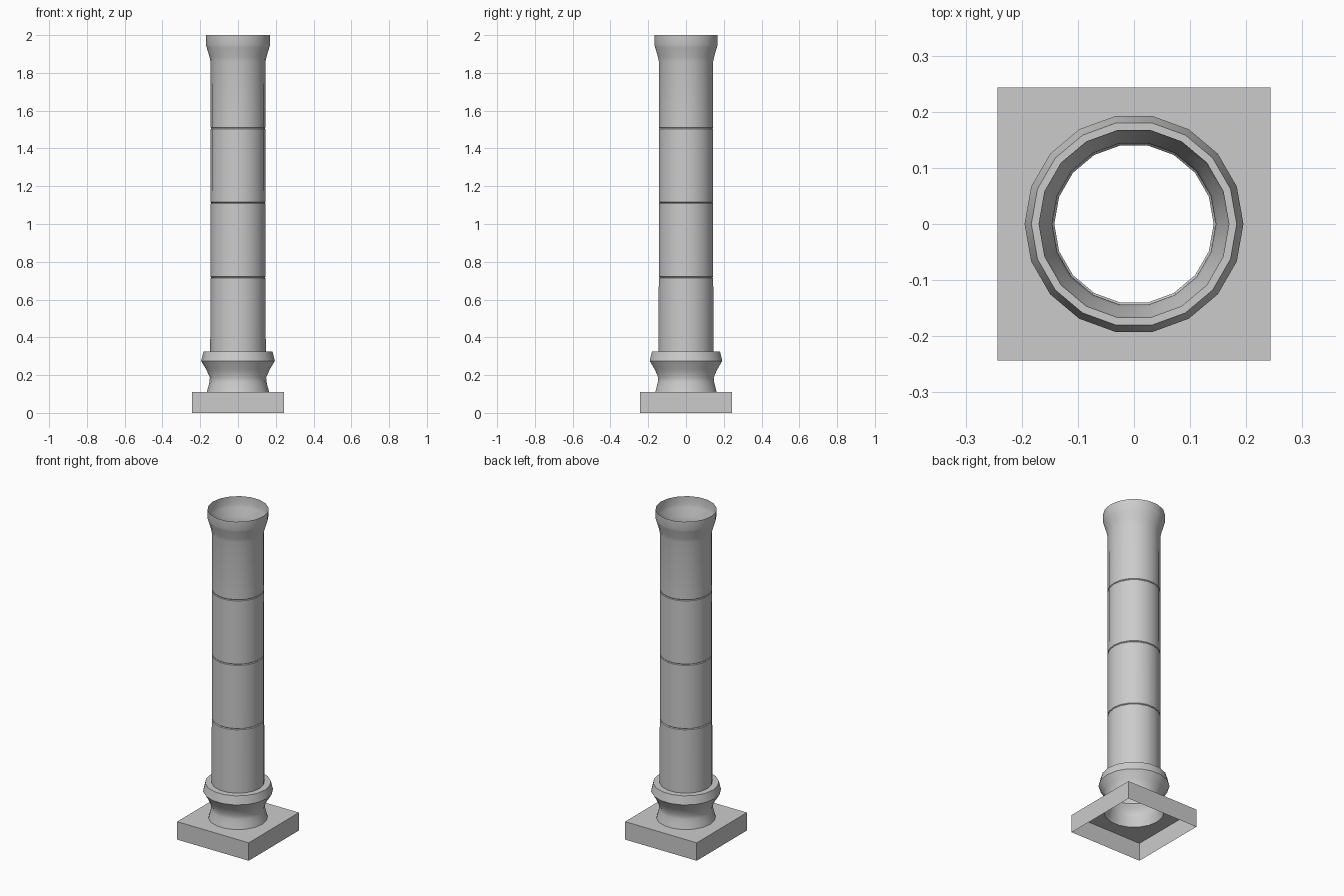
import bpy, bmesh, math

cube = bpy.data.objects.get("Cube")
if cube:
    bpy.data.objects.remove(cube, do_unlink=True)

SIDES = 18
HALF = 0.243        # plinth half width
PLINTH_TOP = 0.11
FOOT = 0.165        # radius where the column meets the plinth

stone = bpy.data.materials.new("grey_stone")
stone.use_nodes = True
stone.diffuse_color = (0.6, 0.6, 0.6, 1)
stone.node_tree.nodes["Principled BSDF"].inputs["Base Color"].default_value = (0.6, 0.6, 0.6, 1)


def finish(name, bm):
    mesh = bpy.data.meshes.new(name)
    bm.to_mesh(mesh)
    bm.free()
    obj = bpy.data.objects.new(name, mesh)
    mesh.materials.append(stone)
    bpy.context.collection.objects.link(obj)
    return obj


def ring(bm, radius, z):
    step = 2 * math.pi / SIDES
    return [bm.verts.new((radius * math.cos(i * step), radius * math.sin(i * step), z))
            for i in range(SIDES)]


def lathe(name, profile):
    """Open hollow shell turned from (radius, height) points, bottom to top."""
    bm = bmesh.new()
    rings = [ring(bm, r, z) for r, z in profile]
    for low, high in zip(rings, rings[1:]):
        for i in range(SIDES):
            j = (i + 1) % SIDES
            bm.faces.new((low[i], low[j], high[j], high[i]))
    obj = finish(name, bm)
    bpy.ops.object.select_all(action='DESELECT')
    bpy.context.view_layer.objects.active = obj
    obj.select_set(True)
    bpy.ops.object.shade_smooth_by_angle(angle=math.radians(30))
    return obj


# Square plinth: open below, round hole in its top
bm = bmesh.new()
corners = [(-HALF, -HALF), (HALF, -HALF), (HALF, HALF), (-HALF, HALF)]
low = [bm.verts.new((x, y, 0)) for x, y in corners]
high = [bm.verts.new((x, y, PLINTH_TOP)) for x, y in corners]
hole = ring(bm, FOOT, PLINTH_TOP)
edges = [bm.edges.new((loop[i - 1], loop[i])) for loop in (high, hole) for i in range(len(loop))]
bmesh.ops.triangle_fill(bm, edges=edges, use_beauty=True, normal=(0, 0, 1))
for f in bm.faces:
    f.normal_update()
    if f.normal.z < 0:
        f.normal_flip()
bmesh.ops.dissolve_limit(bm, angle_limit=0.01, verts=[], edges=[])
for i in range(4):
    j = (i + 1) % 4
    bm.faces.new((low[i], low[j], high[j], high[i]))
finish("plinth", bm)

# Moulded base: curved foot, flare and collar with a flat ledge
lathe("base_moulding", [(FOOT, PLINTH_TOP), (0.157, 0.14), (0.151, 0.165), (0.149, 0.187),
                        (0.168, 0.23), (0.195, 0.275), (0.183, 0.325), (0.147, 0.325)])

# Shaft drums, narrowing slightly upward, with pinched joints
joints = [0.325, 0.717, 1.112, 1.507]
GROOVE = 0.142


def shaft_radius(z):
    return 0.1475 - 0.0015 * z


for n, (z0, z1) in enumerate(zip(joints, joints[1:])):
    start = [] if n == 0 else [(GROOVE, z0)]
    lathe(f"shaft_drum_{n + 1}", start + [(shaft_radius(z0), z0 + 0.004 * (n > 0)),
                                          (shaft_radius(z1), z1 - 0.004), (GROOVE, z1)])

# Top drum flaring into the open rim
z = joints[-1]
lathe("flared_top_drum", [(GROOVE, z), (shaft_radius(z), z + 0.004), (0.146, 1.86),
                          (0.151, 1.885), (0.166, 1.935), (0.17, 1.95), (0.17, 2.0)])
